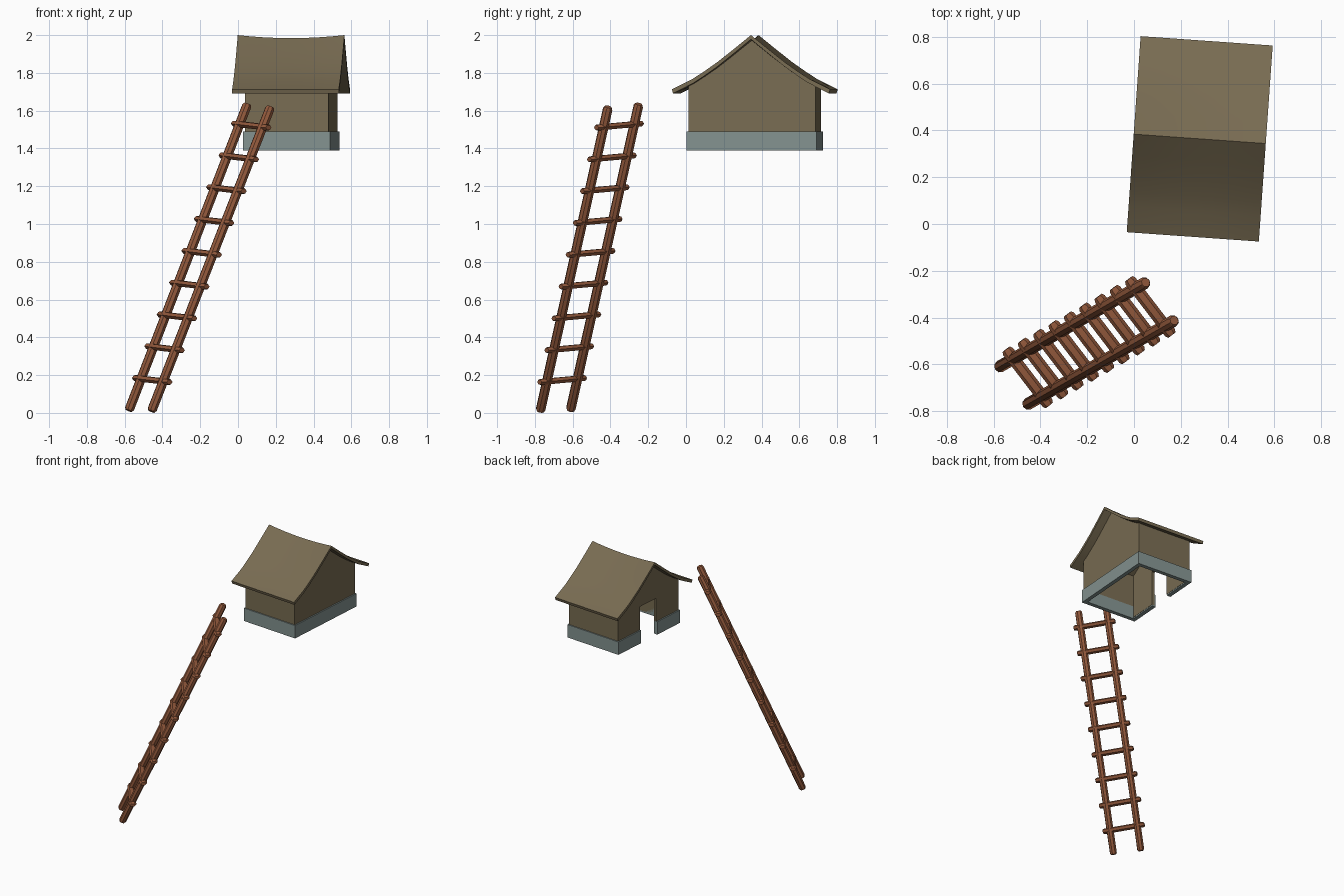
import bpy, bmesh, math
from mathutils import Matrix, Vector

if "Cube" in bpy.data.objects:
    bpy.data.objects.remove(bpy.data.objects["Cube"])


def material(name, rgb):
    m = bpy.data.materials.new(name)
    m.diffuse_color = (*rgb, 1)
    m.use_nodes = True
    m.node_tree.nodes["Principled BSDF"].inputs["Base Color"].default_value = m.diffuse_color
    return m


THATCH = material("drab brown", (0.19, 0.15, 0.085))
STONE = material("blue grey stone", (0.23, 0.29, 0.28))
WOOD = material("red brown wood", (0.29, 0.10, 0.045))

# House frame: ridge along local x, eaves along local y
HOUSE = Matrix.Translation((0.281, 0.364, 0)) @ Matrix.Rotation(math.radians(-4.05), 4, 'Z')


def finish(name, bm, mat, matrix=Matrix(), smooth=None):
    bm.transform(matrix)
    bmesh.ops.recalc_face_normals(bm, faces=bm.faces)
    me = bpy.data.meshes.new(name)
    bm.to_mesh(me)
    bm.free()
    me.materials.append(mat)
    ob = bpy.data.objects.new(name, me)
    bpy.context.collection.objects.link(ob)
    if smooth:
        bpy.ops.object.select_all(action='DESELECT')
        ob.select_set(True)
        bpy.context.view_layer.objects.active = ob
        bpy.ops.object.shade_smooth_by_angle(angle=math.radians(smooth))
    return ob


def box(name, mat, x, y, z):
    bm = bmesh.new()
    bmesh.ops.create_cube(bm, size=1)
    for v in bm.verts:
        v.co = [(a + b) / 2 + c * (b - a) for (a, b), c in zip((x, y, z), v.co)]
    finish(name, bm, mat, HOUSE)


def plate(name, mat, outline, x0, x1):
    """Extrude a (y, z) outline from x0 to x1."""
    bm = bmesh.new()
    f = bm.faces.new([bm.verts.new((x0, y, z)) for y, z in outline])
    ext = bmesh.ops.extrude_face_region(bm, geom=[f])
    for v in ext['geom']:
        if isinstance(v, bmesh.types.BMVert):
            v.co.x = x1
    bmesh.ops.triangulate(bm, faces=[f for f in bm.faces if len(f.verts) > 4])
    finish(name, bm, mat, HOUSE)


# Roof: sagging two-slope sheet
PROFILE = [(0, 2.0), (0.09, 1.927), (0.18, 1.856), (0.25, 1.807), (0.31, 1.768), (0.42, 1.713)]
ridge_line = [(-y, z) for y, z in PROFILE[:0:-1]] + PROFILE
bm = bmesh.new()
NX = 8
rows = []
for i in range(NX + 1):
    t = 2 * i / NX - 1
    rows.append([[bm.verts.new((0.283 * t, y * (1 if k == 0 else 0.985),
                                z - 0.016 * (1 - t * t) * (1 - abs(y) / 0.42) - 0.022 * k))
                  for y, z in ridge_line] for k in (0, 1)])
n = len(ridge_line)
for a, b in zip(rows, rows[1:]):
    for k in (0, 1):
        for j in range(n - 1):
            bm.faces.new((a[k][j], a[k][j + 1], b[k][j + 1], b[k][j]))
    for j in (0, n - 1):
        bm.faces.new((a[0][j], b[0][j], b[1][j], a[1][j]))
for r in (rows[0], rows[-1]):
    for j in range(n - 1):
        bm.faces.new((r[0][j], r[0][j + 1], r[1][j + 1], r[1][j]))
finish("roof", bm, THATCH, HOUSE, 30)

# Walls: two gables (one with a doorway) and two side walls
WX, WY, T, FLOOR = 0.222, 0.337, 0.022, 1.4
DOOR, DOOR_TOP = 0.09, 1.67
top = [(WY, 1.738)] + [(y, z - 0.016) for y, z in ridge_line[::-1] if abs(y) < WY] + [(-WY, 1.738)]
plate("right_gable", THATCH, top + [(-WY, FLOOR), (WY, FLOOR)], WX - T, WX)
door = [(-DOOR, FLOOR), (-DOOR, DOOR_TOP), (DOOR, DOOR_TOP), (DOOR, FLOOR)]
plate("door_gable", THATCH, top + [(-WY, FLOOR)] + door + [(WY, FLOOR)], -WX, -WX + T)
for s, side in ((-1, "front"), (1, "back")):
    ys = sorted((s * WY, s * (WY - T)))
    box(side + "_wall", THATCH, (-WX, WX), ys, (FLOOR, 1.745))

# Stone base ring, open at the doorway
BX, BY, W, Z = 0.232, 0.345, 0.03, (1.39, 1.49)
box("base_right", STONE, (BX - W, BX), (-BY, BY), Z)
for s, side in ((-1, "front"), (1, "back")):
    box("base_" + side, STONE, (-BX, BX), sorted((s * BY, s * (BY - W))), Z)
    box("base_door_" + side, STONE, (-BX, -BX + W), sorted((s * BY, s * DOOR)), Z)


# Ladder
def pole(name, p, q, radius, sides, flat=1.0):
    """Round pole with chamfered ends; flat squashes its height."""
    p, q = Vector(p), Vector(q)
    d = (q - p).normalized()
    side = d.cross(Vector((0, 0, 1))).normalized()
    up = side.cross(d)
    bm = bmesh.new()
    L = (q - p).length
    rings = []
    for h, r in ((0, 0.75), (0.012, 1), (L - 0.012, 1), (L, 0.75)):
        rings.append([bm.verts.new(p + d * h + radius * r * (
            side * math.cos(a) + up * flat * math.sin(a)))
            for a in (2 * math.pi * k / sides for k in range(sides))])
    for a, b in zip(rings, rings[1:]):
        for k in range(sides):
            bm.faces.new((a[k], a[k - 1], b[k - 1], b[k]))
    bm.faces.new(rings[0])
    bm.faces.new(rings[-1])
    finish(name, bm, WOOD, smooth=35)


A0, A1 = Vector((-0.578, -0.612, 0.012)), Vector((0.05, -0.25, 1.635))
B0, B1 = Vector((-0.458, -0.772, 0.008)), Vector((0.172, -0.412, 1.62))
pole("left_rail", A0, A1, 0.026, 8)
pole("right_rail", B0, B1, 0.026, 8)
for i in range(9):
    t = (0.165 + 0.1695 * i) / 1.628
    c = (A0.lerp(A1, t) + B0.lerp(B1, t)) / 2
    half = Vector((0.092, -0.12, -0.011))
    pole(f"rung_{i + 1}", c - half, c + half, 0.026, 6, 0.68)
